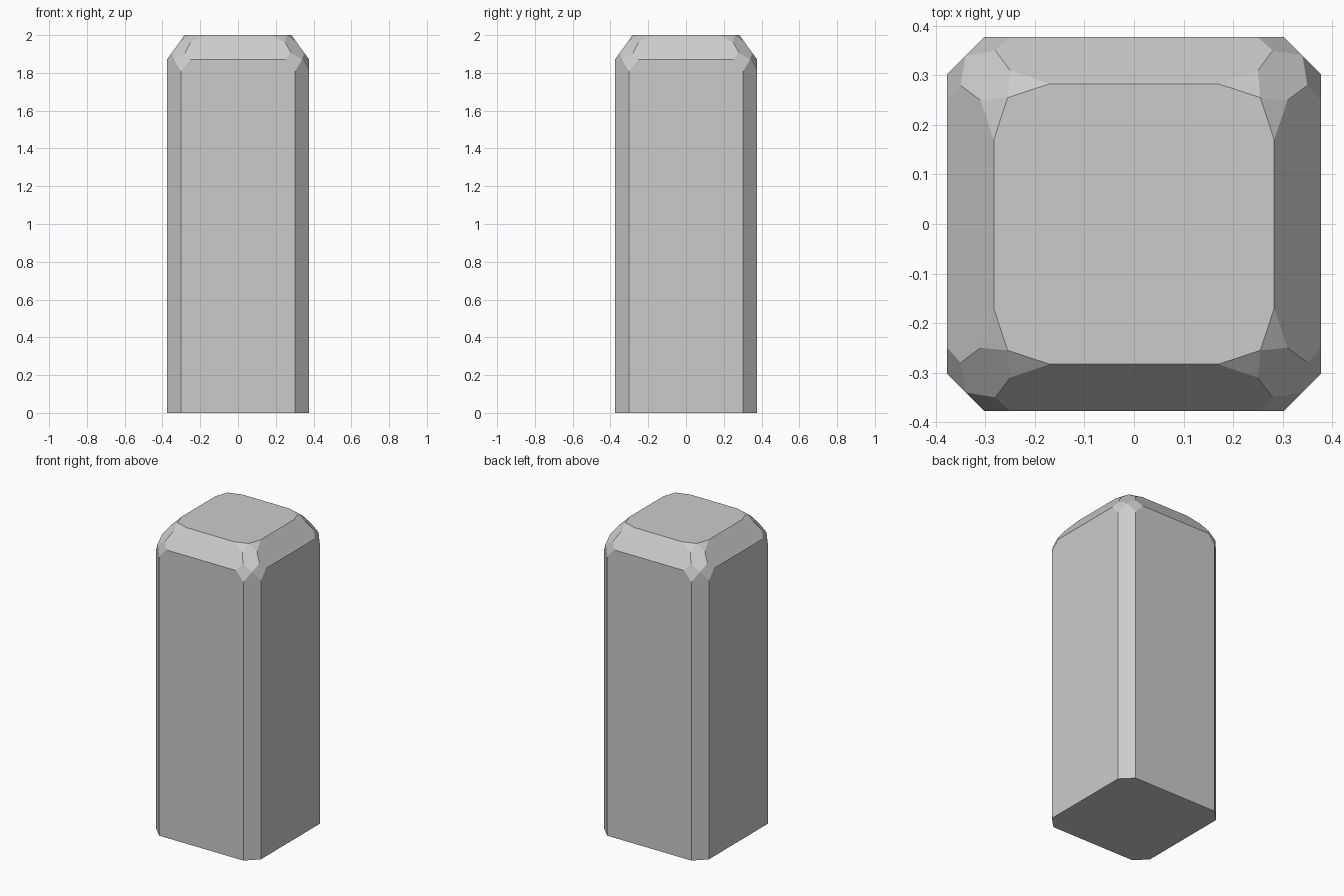
import bpy, bmesh, math

if "Cube" in bpy.data.objects:
    bpy.data.objects.remove(bpy.data.objects["Cube"])

W = 0.377          # half width of the post
INSET = 0.283      # half width of the flat top
EDGE_Z = 1.87      # lower edge of the sloped top bevel


def slope_z(d):
    """Height of the top bevel at distance d from the axis."""
    return 2 - (d - INSET) * (2 - EDGE_Z) / (W - INSET)


# One half of a single corner, (x, y, z); swapped and mirrored to all corners
half_corner = [
    (0.303, W, 0), (0.303, W, 1.81), (0.25, W, EDGE_Z),
    (0.28, 0.35, slope_z(0.35)), (0.25, 0.31, slope_z(0.31)),
    (0.17, INSET, 2), (0.255, 0.255, 2), (0.34, 0.34, 1.87),
]
points = set()
for a, b, z in half_corner:
    for sx in (-1, 1):
        for sy in (-1, 1):
            points.add((sx * a, sy * b, z))
            points.add((sx * b, sy * a, z))

# Post with chamfered uprights and faceted top corners
bm = bmesh.new()
for p in sorted(points):
    bm.verts.new(p)
bmesh.ops.convex_hull(bm, input=bm.verts[:])
bmesh.ops.dissolve_limit(bm, angle_limit=math.radians(3),
                         verts=bm.verts[:], edges=bm.edges[:])
bmesh.ops.recalc_face_normals(bm, faces=bm.faces[:])
mesh = bpy.data.meshes.new("bevelled_post")
bm.to_mesh(mesh)
bm.free()
post = bpy.data.objects.new("bevelled_post", mesh)
bpy.context.collection.objects.link(post)
